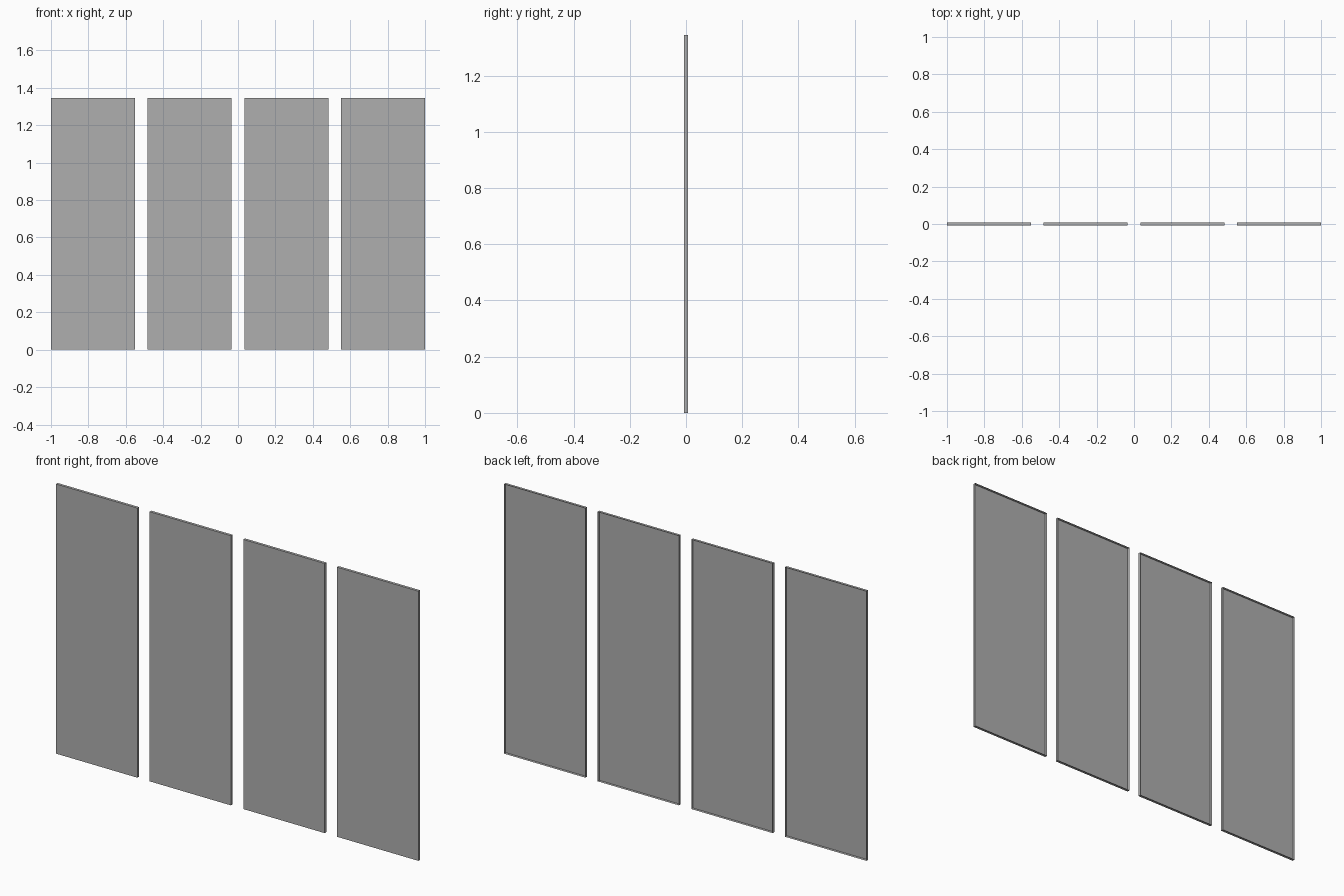
import bpy
import bmesh

if "Cube" in bpy.data.objects:
    bpy.data.objects.remove(bpy.data.objects["Cube"])

COUNT = 4
WIDTH, HEIGHT, DEPTH = 0.449, 1.345, 0.0135
PITCH = (2.0 - WIDTH) / (COUNT - 1)

grey = bpy.data.materials.new("dark_grey")
grey.diffuse_color = (0.43, 0.43, 0.43, 1)
grey.use_nodes = True
grey.node_tree.nodes["Principled BSDF"].inputs["Base Color"].default_value = grey.diffuse_color


def open_back_panel(name, x):
    """Thin upright tray: front sheet with four folded edges, open at the back."""
    bm = bmesh.new()
    bmesh.ops.create_cube(bm, size=1.0)
    bmesh.ops.scale(bm, vec=(WIDTH, DEPTH, HEIGHT), verts=bm.verts)
    bm.normal_update()
    back = [f for f in bm.faces if f.normal.y > 0.9]
    bmesh.ops.delete(bm, geom=back, context='FACES_ONLY')
    mesh = bpy.data.meshes.new(name)
    bm.to_mesh(mesh)
    bm.free()
    mesh.materials.append(grey)
    panel = bpy.data.objects.new(name, mesh)
    panel.location = (x, 0, HEIGHT / 2)
    bpy.context.collection.objects.link(panel)


# Row of four evenly spaced panels
for i in range(COUNT):
    open_back_panel(f"wall_panel_{i + 1}", -1 + WIDTH / 2 + i * PITCH)
